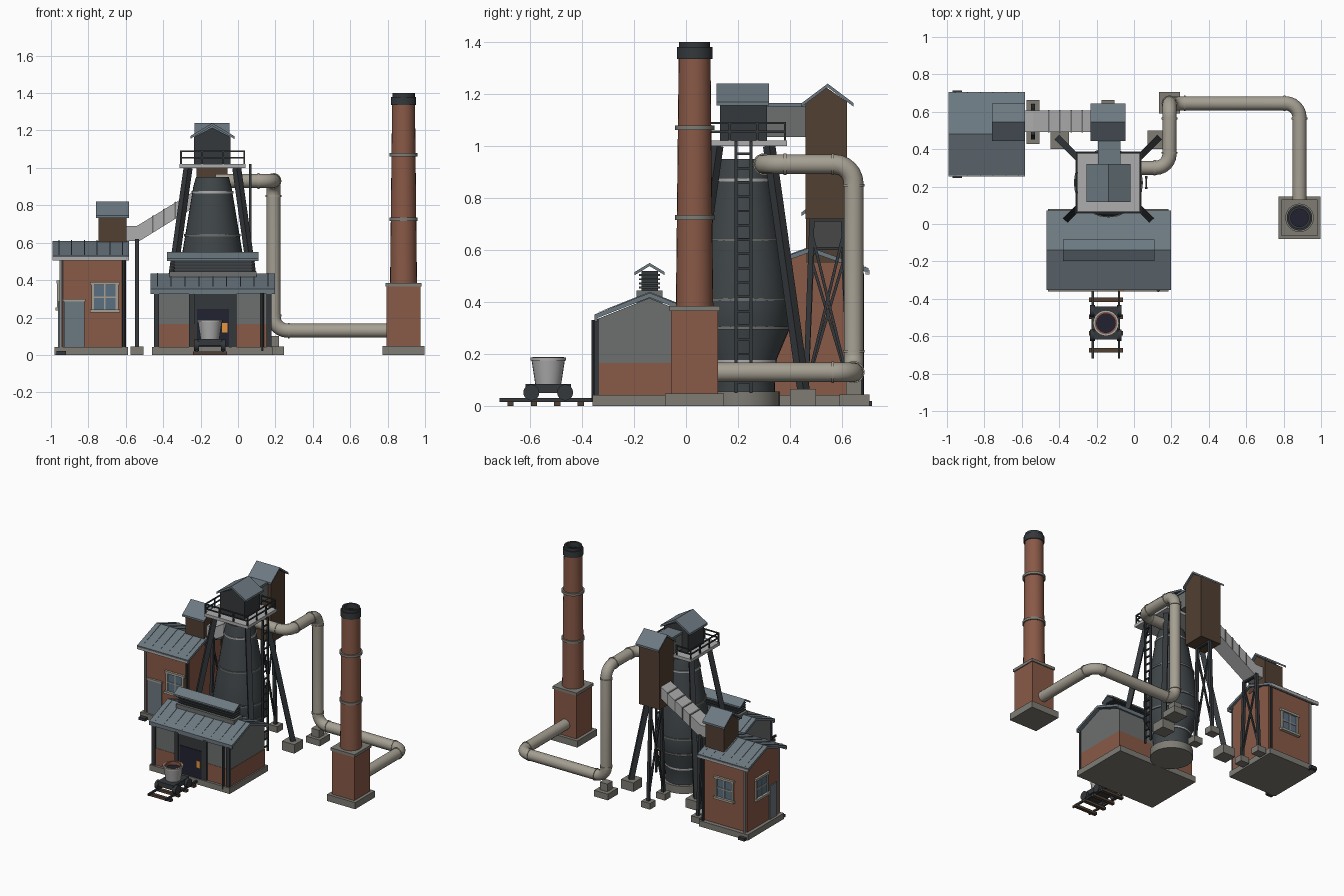
import bpy, bmesh, math
from mathutils import Vector

if "Cube" in bpy.data.objects:
    bpy.data.objects.remove(bpy.data.objects["Cube"])

def mat(name, r, g, b):
    m = bpy.data.materials.new(name)
    m.diffuse_color = (r, g, b, 1)
    m.use_nodes = True
    m.node_tree.nodes["Principled BSDF"].inputs["Base Color"].default_value = m.diffuse_color
    return m

BRICK = mat("brick", .25, .10, .062)
SLATE = mat("slate", .15, .19, .22)
IRON = mat("iron", .035, .04, .045)
SHELL = mat("shell", .05, .06, .065)
STONE = mat("stone", .21, .20, .175)
DUCT = mat("duct", .38, .35, .29)
TIMBER = mat("timber", .085, .05, .032)
PLATE = mat("plate", .15, .16, .155)
STEEL = mat("steel", .42, .42, .42)
GLASS = mat("glass", .10, .16, .22)
NIGHT = mat("dark_inside", .015, .016, .03)
GLOW = mat("glow", .8, .3, .05)

def finish(name, bm, m, smooth=False):
    bmesh.ops.recalc_face_normals(bm, faces=bm.faces)
    me = bpy.data.meshes.new(name)
    bm.to_mesh(me)
    bm.free()
    me.materials.append(m)
    if smooth:
        me.shade_smooth()
        me.set_sharp_from_angle(angle=math.radians(35))
    ob = bpy.data.objects.new(name, me)
    bpy.context.collection.objects.link(ob)
    return ob

def prism(name, pts, a0, a1, axis, m):
    """Extrude a (u, z) outline along x or y."""
    bm = bmesh.new()
    ends = [[bm.verts.new((a, u, z) if axis == 'x' else (u, a, z)) for u, z in pts] for a in (a0, a1)]
    bm.faces.new(ends[0])
    bm.faces.new(ends[1])
    n = len(pts)
    for i in range(n):
        j = (i + 1) % n
        bm.faces.new((ends[0][i], ends[0][j], ends[1][j], ends[1][i]))
    return finish(name, bm, m)

def box(name, x0, x1, y0, y1, z0, z1, m):
    return prism(name, [(y0, z0), (y1, z0), (y1, z1), (y0, z1)], x0, x1, 'x', m)

def beam(name, p, q, w, m, sides=4):
    p, q = Vector(p), Vector(q)
    bm = bmesh.new()
    k = w / 2 * (math.sqrt(2) if sides == 4 else 1)
    bmesh.ops.create_cone(bm, cap_ends=True, segments=sides, radius1=k, radius2=k, depth=(q - p).length)
    if sides == 4:
        bmesh.ops.rotate(bm, verts=bm.verts, matrix=Vector((1, 1, 0)).to_track_quat('X', 'Z').to_matrix())
    rot = (q - p).to_track_quat('Z', 'Y').to_matrix()
    for v in bm.verts:
        v.co = rot @ v.co + (p + q) / 2
    return finish(name, bm, m, sides > 4)

def lathe(name, prof, cx, cy, m, seg=24):
    """Revolve a closed or axis-ended (r, z) outline."""
    bm = bmesh.new()
    vs = [bm.verts.new((cx + r, cy, z)) for r, z in prof]
    es = [bm.edges.new(vs[i:i + 2]) for i in range(len(vs) - 1)]
    bmesh.ops.spin(bm, geom=vs + es, cent=(cx, cy, 0), axis=(0, 0, 1), angle=math.tau, steps=seg)
    bmesh.ops.remove_doubles(bm, verts=bm.verts, dist=1e-5)
    return finish(name, bm, m, True)

def ring(name, r0, r1, z0, z1, cx, cy, m):
    return lathe(name, [(r0, z0), (r1, z0), (r1, z1), (r0, z1), (r0, z0)], cx, cy, m)

def roof(name, u0, u1, ze, zr, a0, a1, axis, m, t=.018, ribs=0):
    c = (u0 + u1) / 2
    prism(name, [(u0, ze), (c, zr), (u1, ze), (u1, ze - t), (c, zr - t), (u0, ze - t)], a0, a1, axis, m)
    for i in range(ribs):  # standing seams
        a = a0 + (a1 - a0) * (i + .5) / ribs
        prism(name + "_seam", [(u0, ze + .003), (c, zr + .004), (u1, ze + .003), (c, zr - .004)],
              a - .003, a + .003, axis, m)

def house(name, u0, u1, z0, ze, zr, a0, a1, axis, m):
    prism(name, [(u0, z0), (u1, z0), (u1, ze), ((u0 + u1) / 2, zr), (u0, ze)], a0, a1, axis, m)

def window(cx, cy, zc, w, h, face):
    def part(n, u0, u1, d, z0, z1, m):
        if face == 'x':
            box(n, cx - d, cx + .005, cy + u0, cy + u1, z0, z1, m)
        else:
            box(n, cx + u0, cx + u1, *sorted((cy - d * face, cy + .005 * face)), z0, z1, m)
    a, b = w / 2, h / 2
    part("window_pane", -a, a, .004, zc - b, zc + b, GLASS)
    for s in (-1, 1):
        part("window_jamb", s * a - .007, s * a + .007, .012, zc - b, zc + b, DUCT)
    part("window_lintel", -a - .015, a + .015, .016, zc + b, zc + b + .016, DUCT)
    part("window_sill", -a - .015, a + .015, .022, zc - b - .016, zc - b, DUCT)
    part("window_mullion", -.004, .004, .009, zc - b, zc + b, DUCT)
    part("window_transom", -a, a, .009, zc - .004, zc + .004, DUCT)

# --- cast house at the front ---
box("cast_plinth", -.46, .185, -.36, .08, 0, .042, STONE)
box("cast_brick_wall", -.445, .175, -.342, .06, .04, .165, BRICK)
house("cast_upper_wall", -.34, .058, .165, .335, .415, -.443, .173, 'x', PLATE)
roof("cast_roof", -.352, .072, .352, .435, -.468, .198, 'x', SLATE, ribs=9)
for y in (-.352, .06):
    box("cast_fascia", -.468, .198, y, y + .012, .325, .345, SLATE)
for x in (-.435, -.25, -.02, .165):
    box("cast_post", x - .013, x + .013, -.352, -.335, .04, .335, IRON)
box("door_surround", -.235, -.03, -.35, -.33, .02, .33, IRON)
box("door_opening", -.218, -.047, -.354, -.33, .025, .245, NIGHT)
box("furnace_glow", -.085, -.055, -.357, -.33, .12, .17, GLOW)
beam("cast_downpipe", (.13, -.355, .02), (.13, -.355, .33), .018, IRON, 8)
# roof lantern with louvres
box("lantern_base", -.365, .10, -.19, -.09, .39, .445, PLATE)
box("lantern_core", -.34, .075, -.172, -.108, .44, .52, IRON)
for i in range(4):
    z = .452 + i * .016
    box("louvre", -.355, .09, -.18, -.10, z, z + .007, SHELL)
roof("lantern_roof", -.198, -.082, .515, .55, -.38, .11, 'x', SLATE, .012)

# --- blast furnace ---
FX, FY = -.137, .22
lathe("furnace_foundation", [(0, 0), (.142, 0), (.142, .055), (0, .055)], FX, FY, STONE)
lathe("furnace_shell", [(0, .05), (.122, .05), (.125, .17), (.18, .3), (.18, .41), (.16, .55),
                        (.102, .9), (.088, .95), (0, .95)], FX, FY, SHELL, 32)
for z, r in ((.17, .13), (.3, .185), (.41, .185), (.64, .151), (.87, .112)):
    ring("furnace_band", r - .03, r, z - .006, z + .006, FX, FY, STEEL if z in (.17, .87) else PLATE)
for sx in (-1, 1):
    for sy in (-1, 1):
        beam("furnace_leg", (FX + sx * .265, FY + sy * .235, .04), (FX + sx * .13, FY + sy * .10, 1.0), .034, IRON)
        x, y = FX + sx * .26, FY + sy * .23
        if sy > 0:
            box("leg_footing", x - .05, x + .05, y - .05, y + .05, 0, .065, STONE)
# ladder on the right side
for y in (.192, .25):
    beam("ladder_rail", (.065, y, .05), (.065, y, 1.02), .012, IRON)
for i in range(17):
    beam("ladder_rung", (.065, .19, .09 + i * .055), (.065, .252, .09 + i * .055), .009, IRON)
# charging platform and railing
box("top_platform", -.312, .04, .055, .388, 1.0, 1.022, STEEL)
xs, ys = (-.305, .033), (.062, .381)
for z in (1.055, 1.088):
    for x in xs:
        beam("platform_rail", (x, ys[0], z), (x, ys[1], z), .008, IRON)
    for y in ys:
        beam("platform_rail", (xs[0], y, z), (xs[1], y, z), .008, IRON)
for i in range(4):
    x, y = xs[0] + (xs[1] - xs[0]) * i / 3, ys[0] + (ys[1] - ys[0]) * i / 3
    for p in ((x, ys[0]), (x, ys[1]), (xs[0], y), (xs[1], y)):
        beam("railing_post", (*p, 1.02), (*p, 1.09), .009, IRON)
house("top_cabin", -.235, -.04, 1.02, 1.165, 1.215, .13, .312, 'y', IRON)
roof("top_cabin_roof", -.255, -.02, 1.17, 1.24, .117, .32, 'y', SLATE, .015)

# --- hoist tower, bridge and inclined gallery ---
house("hoist_tower", .46, .62, .72, 1.17, 1.225, -.222, -.055, 'x', TIMBER)
roof("hoist_roof", .445, .645, 1.165, 1.24, -.232, -.045, 'x', SLATE, .014)
box("bridge", -.185, -.08, .30, .47, 1.035, 1.15, PLATE)
box("bridge_roof", -.192, -.073, .30, .47, 1.15, 1.165, SLATE)
prism("gallery", [(-.60, .61), (-.525, .61), (-.21, .805), (-.21, .89), (-.54, .69), (-.60, .69)],
      .492, .606, 'y', STEEL)
for x in (-.46, -.40, -.34, -.28):
    z = .69 + (x + .54) * .606
    prism("gallery_seam", [(x, z - .085), (x + .008, z - .08), (x + .008, z + .009), (x, z + .004)],
          .489, .609, 'y', PLATE)
for x, top in ((-.54, .62), (-.14, .73)):
    for y, yt in ((.46, .485), (.632, .605)):
        beam("bent_post", (x, y, .03), (x, yt, top), .02, IRON)
        box("bent_footing", x - .035, x + .035, y - .032, y + .032, 0, .045, STONE)
    for a, b in ((.465, .61), (.627, .48)):
        beam("bent_brace", (x, a, .08), (x, b, top - .05), .011, IRON)
    beam("bent_crosshead", (x, .475, top - .01), (x, .615, top - .01), .02, IRON)

# --- winch house ---
box("winch_plinth", -.98, -.588, .275, .69, 0, .042, STONE)
house("winch_walls", .30, .66, .04, .525, .595, -.955, -.598, 'x', BRICK)
roof("winch_roof", .258, .702, .53, .61, -.992, -.583, 'x', SLATE, ribs=6)
for y in (.255, .69):
    box("winch_gutter", -.992, -.583, y, y + .015, .505, .523, STEEL)
for x, m in ((-.945, STEEL), (-.61, IRON)):
    for y, s in ((.285, -1), (.675, 1)):
        beam("winch_downpipe", (x, y, .03), (x, y, .51), .018, m, 8)
        if x < -.9:
            box("downpipe_shoe", x - .025, x + .025, *sorted((y, y + s * .04)), 0, .02, IRON)
box("winch_door", -.93, -.82, .29, .305, .04, .285, SLATE)
box("winch_door_head", -.935, -.815, .286, .305, .285, .298, DUCT)
window(-.712, .30, .308, .13, .13, 1)
window(-.775, .66, .308, .13, .13, -1)
window(-.955, .50, .318, .13, .13, 'x')
box("side_door", -.963, -.95, .33, .41, .04, .285, SLATE)
house("winch_cabin", .462, .628, .55, .735, .80, -.745, -.596, 'x', TIMBER)
roof("winch_cabin_roof", .445, .645, .745, .82, -.76, -.583, 'x', SLATE, .014)

# --- chimney ---
CX, CY = .885, .033
box("chimney_plinth", CX - .113, CX + .113, CY - .113, CY + .113, 0, .048, STONE)
box("chimney_base", CX - .09, CX + .09, CY - .09, CY + .09, .045, .37, BRICK)
box("chimney_base_cap", CX - .097, CX + .097, CY - .097, CY + .097, .365, .385, STONE)
lathe("chimney_shaft", [(.072, .38), (.061, 1.36), (.048, 1.36), (.048, 1.2), (0, 1.2)], CX, CY, BRICK)
for z in (.725, 1.07):
    ring("chimney_band", .05, .076, z - .009, z + .009, CX, CY, STONE)
ring("chimney_crown", .05, .068, 1.335, 1.38, CX, CY, IRON)
ring("chimney_lip", .047, .06, 1.375, 1.4, CX, CY, IRON)
lathe("chimney_flue", [(0, 1.362), (.05, 1.362)], CX, CY, NIGHT)

# --- gas duct: polyline with rounded corners ---
path = [Vector(p) for p in ((-.12, .30, .93), (.19, .30, .93), (.19, .645, .93),
                            (.19, .645, .13), (.885, .645, .13), (.885, .1, .13))]
pts, R = [path[0]], .075
for a, b, c in zip(path, path[1:], path[2:]):
    d0, d1 = (a - b).normalized(), (c - b).normalized()
    for i in range(7):
        t = math.pi / 2 * i / 6
        pts.append(b + d0 * R * (1 - math.sin(t)) + d1 * R * (1 - math.cos(t)))
    for d in (d0, d1):
        e = b + d * (R + .006)
        beam("duct_collar", e - d * .005, e + d * .005, .084, DUCT, 20)
pts.append(path[-1])
cu = bpy.data.curves.new("gas_duct", 'CURVE')
cu.dimensions = '3D'
cu.bevel_depth, cu.bevel_resolution, cu.use_fill_caps = .038, 4, True
sp = cu.splines.new('POLY')
sp.points.add(len(pts) - 1)
for p, v in zip(sp.points, pts):
    p.co = (*v, 1)
sp.use_smooth = True
cu.materials.append(DUCT)
bpy.context.collection.objects.link(bpy.data.objects.new("gas_duct", cu))
box("duct_footing", .135, .245, .59, .705, 0, .045, STONE)
box("duct_saddle", .16, .22, .615, .675, .04, .1, STONE)

# --- track and ladle car ---
LX, LY = -.15, -.53
for s in (-1, 1):
    box("track_rail", LX + s * .07 - .006, LX + s * .07 + .006, -.718, -.34, .016, .03, IRON)
    for y in (-.595, -.465):
        beam("car_wheel", (LX + s * .058, y, .052), (LX + s * .084, y, .052), .062, IRON, 16)
for i in range(4):
    y = -.675 + i * .09
    box("track_sleeper", LX - .09, LX + .09, y - .012, y + .012, 0, .018, TIMBER)
box("car_chassis", LX - .065, LX + .065, -.618, -.442, .05, .085, IRON)
lathe("ladle", [(0, .085), (.05, .085), (.064, .175), (.069, .175), (.069, .186), (.056, .186),
                (.045, .12), (0, .12)], LX, LY, STEEL)
ring("ladle_lining", .05, .06, .165, .188, LX, LY, BRICK)
lathe("ladle_inside", [(0, .165), (.053, .165)], LX, LY, NIGHT)
